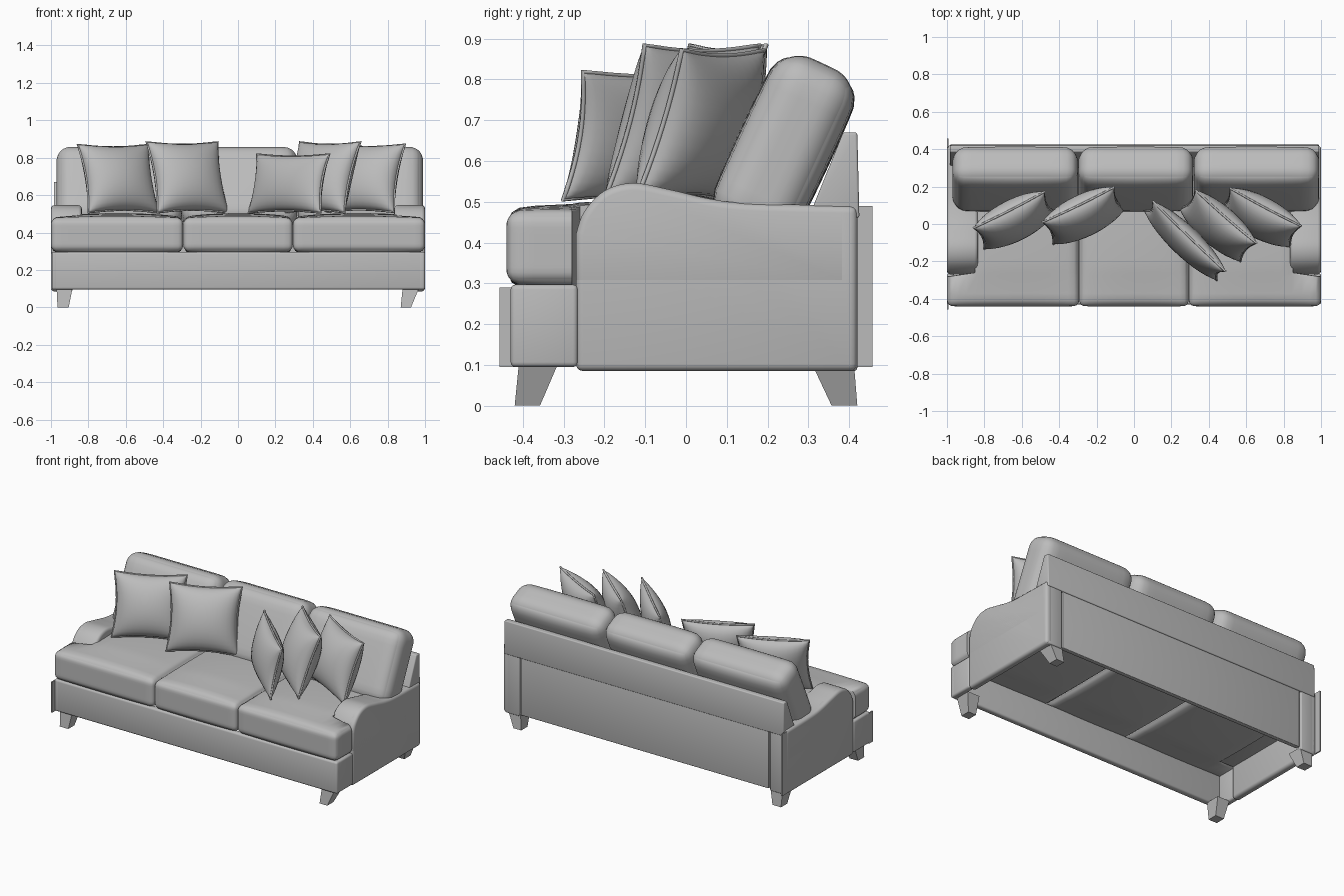
import bpy, bmesh, math
from mathutils import Vector, Matrix

cube = bpy.data.objects.get("Cube")
if cube:
    bpy.data.objects.remove(cube, do_unlink=True)

fabric = bpy.data.materials.new("grey_fabric")
fabric.use_nodes = True
grey = (0.5, 0.5, 0.5, 1)
fabric.diffuse_color = grey
fabric.node_tree.nodes["Principled BSDF"].inputs["Base Color"].default_value = grey


def finish(name, bm, angle=40):
    bmesh.ops.recalc_face_normals(bm, faces=bm.faces)
    mesh = bpy.data.meshes.new(name)
    bm.to_mesh(mesh)
    bm.free()
    mesh.materials.append(fabric)
    ob = bpy.data.objects.new(name, mesh)
    bpy.context.collection.objects.link(ob)
    bpy.ops.object.select_all(action='DESELECT')
    ob.select_set(True)
    bpy.context.view_layer.objects.active = ob
    bpy.ops.object.shade_smooth_by_angle(angle=math.radians(angle))


def round_edges(bm, width, segments=3):
    sharp = [e for e in bm.edges if e.calc_face_angle(0) > 0.6]
    bmesh.ops.bevel(bm, geom=sharp, offset=width, segments=segments,
                    profile=0.5, affect='EDGES', clamp_overlap=True)


def box(name, x, y, z, bevel=0.0):
    bm = bmesh.new()
    bmesh.ops.create_cube(bm, size=1)
    for v in bm.verts:
        v.co = Vector([(r[0] + r[1]) / 2 + c * (r[1] - r[0]) for c, r in zip(v.co, (x, y, z))])
    if bevel:
        round_edges(bm, bevel)
    finish(name, bm)


def extrude_x(name, profile, x0, x1, bevel):
    # side profile of (y, z) points swept along x
    bm = bmesh.new()
    face = bm.faces.new([bm.verts.new((x0, y, z)) for y, z in profile])
    new = bmesh.ops.extrude_face_region(bm, geom=[face])["geom"]
    for v in new:
        if isinstance(v, bmesh.types.BMVert):
            v.co.x = x1
    bmesh.ops.recalc_face_normals(bm, faces=bm.faces)
    round_edges(bm, bevel)
    finish(name, bm)


def cushion(name, size, radius, bulge, matrix, axis, reshape=None):
    # rounded box whose faces across one axis swell softly
    bm = bmesh.new()
    bmesh.ops.create_cube(bm, size=2)
    bmesh.ops.subdivide_edges(bm, edges=bm.edges[:], cuts=15, use_grid_fill=True)
    half = Vector(size) / 2
    for v in bm.verts:
        t = Vector([math.sin(c * math.pi / 2) for c in v.co])
        p = Vector([a * b for a, b in zip(t, half)])
        inner = Vector([max(-h + radius, min(h - radius, c)) for c, h in zip(p, half)])
        d = p - inner
        if d.length > 1e-6:
            p = inner + d.normalized() * radius
        swell = 1.0
        for i in range(3):
            if i != axis:
                swell *= 1 - t[i] ** 2
        p[axis] += bulge * swell ** 0.55 * t[axis]
        v.co = matrix @ p
        if reshape:
            reshape(v.co)
    finish(name, bm, 60)


def smooth_path(points, steps=5):
    # rounded line through a few points
    pts = [Vector(p) for p in points]
    pts = [pts[0]] + pts + [pts[-1]]
    out = []
    for a, b, c, d in zip(pts, pts[1:], pts[2:], pts[3:]):
        for k in range(steps):
            t = k / steps
            out.append(0.5 * (2 * b + (c - a) * t + (2 * a - 5 * b + 4 * c - d) * t * t
                              + (3 * b - a - 3 * c + d) * t ** 3))
    return [tuple(p) for p in out]


# Arms, thin full-height side walls and rear corner posts
sweep = smooth_path([(-0.27, 0.42), (-0.25, 0.475), (-0.2, 0.527), (-0.13, 0.546),
                     (-0.04, 0.53), (0.06, 0.507), (0.16, 0.496), (0.42, 0.49)])
for side, s in (("left", 1), ("right", -1)):
    extrude_x(side + "_arm", [(-0.27, 0.29)] + sweep + [(0.4, 0.49), (0.4, 0.29)], s * 0.835, s, 0.022)
    extrude_x(side + "_side_wall", [(-0.27, 0.085)] + sweep + [(0.42, 0.49), (0.42, 0.085)],
              s * 0.95, s, 0.018)
    box(side + "_rear_post", sorted((s * 0.885, s * 0.985)), (0.385, 0.42), (0.085, 0.488), 0.008)
    box(side + "_rail_return", sorted((s * 0.96, s)), (-0.43, -0.265), (0.095, 0.297), 0.012)

# Thin overhanging edges on the right end
box("right_rear_flange", (-1, -0.992), (0.41, 0.457), (0.095, 0.49))
box("right_front_flange", (-1, -0.992), (-0.457, -0.42), (0.095, 0.29))

# Front rail and back frame
box("front_rail", (-1, 1), (-0.43, -0.39), (0.095, 0.297), 0.012)
box("lower_back_panel", (-0.875, 0.875), (0.39, 0.418), (0.095, 0.48), 0.004)
extrude_x("upper_back_frame", [(0.3, 0.46), (0.425, 0.46), (0.42, 0.67), (0.385, 0.67)],
          -0.985, 0.99, 0.006)


# Seat cushions, with ears wrapping in front of the arms
def notch_for_arm(co):
    if co.y > -0.27:
        co.x = max(-0.85, min(0.85, co.x))
    elif co.y > -0.34:
        co.y = -0.28


for name, x0, x1 in (("right", -1, -0.293), ("middle", -0.293, 0.293), ("left", 0.293, 1)):
    cushion(name + "_seat_cushion", (x1 - x0, 0.81, 0.175), 0.032, 0.028,
            Matrix.Translation(((x0 + x1) / 2, -0.035, 0.388)), 2, notch_for_arm)

# Back cushions leaning on the frame
for name, x0, x1 in (("right", -0.97, -0.3), ("middle", -0.297, 0.317), ("left", 0.32, 0.99)):
    place = Matrix.Translation(((x0 + x1) / 2, 0.24, 0.63)) @ Matrix.Rotation(math.radians(-25), 4, 'X')
    cushion(name + "_back_cushion", (x1 - x0, 0.21, 0.46), 0.075, 0.012, place, 1)


# Throw pillows with pinched corners and piped edges
def pillow_outline(u, v, w, h):
    return (u * w / 2 * (1 - 0.1 * (1 - v * v)), v * h / 2 * (1 - 0.08 * (1 - u * u)))


def pillow(name, place, w, h, thick, yaw, lean):
    m = (Matrix.Translation(place) @ Matrix.Rotation(math.radians(yaw), 4, 'Z')
         @ Matrix.Rotation(math.radians(-lean), 4, 'X'))
    bm = bmesh.new()
    n = 16
    for face in (1, -1):
        rows = []
        for j in range(n + 1):
            row = []
            for i in range(n + 1):
                u, v = [math.sin((k / n - 0.5) * math.pi) for k in (i, j)]
                x, z = pillow_outline(u, v, w, h)
                puff = ((1 - u * u) * (1 - v * v)) ** 0.45
                row.append(bm.verts.new(m @ Vector((x, face * thick / 2 * puff, z))))
            rows.append(row)
        for a, b in zip(rows, rows[1:]):
            for i in range(n):
                bm.faces.new((a[i], a[i + 1], b[i + 1], b[i]))
    bmesh.ops.remove_doubles(bm, verts=bm.verts[:], dist=1e-5)
    finish(name, bm, 60)

    # piping follows the outline as a slim ring
    loop = []
    for k in range(4):
        for i in range(10):
            t = -1 + i / 5
            u, v = ((t, -1), (1, t), (-t, 1), (-1, -t))[k]
            loop.append(pillow_outline(u, v, w, h))
    bm = bmesh.new()
    rings = []
    for i, (x, z) in enumerate(loop):
        a, b = Vector(loop[i - 1]), Vector(loop[(i + 1) % len(loop)])
        out = Vector((b.y - a.y, a.x - b.x)).normalized()
        angles = [math.tau * k / 6 for k in range(6)]
        rings.append([bm.verts.new(m @ Vector((x + out.x * 0.006 * math.cos(q), 0.006 * math.sin(q),
                                               z + out.y * 0.006 * math.cos(q)))) for q in angles])
    for i, ring in enumerate(rings):
        prev = rings[i - 1]
        for k in range(6):
            bm.faces.new((prev[k], prev[k - 1], ring[k - 1], ring[k]))
    finish(name + "_piping", bm, 70)


pillow("right_outer_pillow", (-0.64, 0.02, 0.688), 0.425, 0.385, 0.2, 27, 19)
pillow("right_inner_pillow", (-0.27, 0.045, 0.695), 0.425, 0.4, 0.2, 26, 19)
pillow("lumbar_pillow", (0.272, -0.09, 0.662), 0.54, 0.32, 0.15, -44, 12)
pillow("left_inner_pillow", (0.45, -0.01, 0.695), 0.43, 0.4, 0.19, -41, 19)
pillow("left_outer_pillow", (0.675, 0.035, 0.69), 0.43, 0.385, 0.2, -28, 19)


# Tapered legs, upright on the outer faces
def leg(name, top_x, foot_x, top_y, foot_y):
    bm = bmesh.new()
    bmesh.ops.create_cube(bm, size=1)
    for v in bm.verts:
        xs, ys, z = (top_x, top_y, 0.1) if v.co.z > 0 else (foot_x, foot_y, 0)
        v.co = (xs[v.co.x > 0], ys[v.co.y > 0], z)
    finish(name, bm, 20)


for end, top_y, foot_y in (("front", (-0.41, -0.315), (-0.42, -0.358)),
                           ("rear", (0.31, 0.412), (0.357, 0.42))):
    leg(end + "_right_leg", (-0.97, -0.885), (-0.965, -0.905), top_y, foot_y)
    leg(end + "_left_leg", (0.88, 0.967), (0.87, 0.925), top_y, foot_y)
